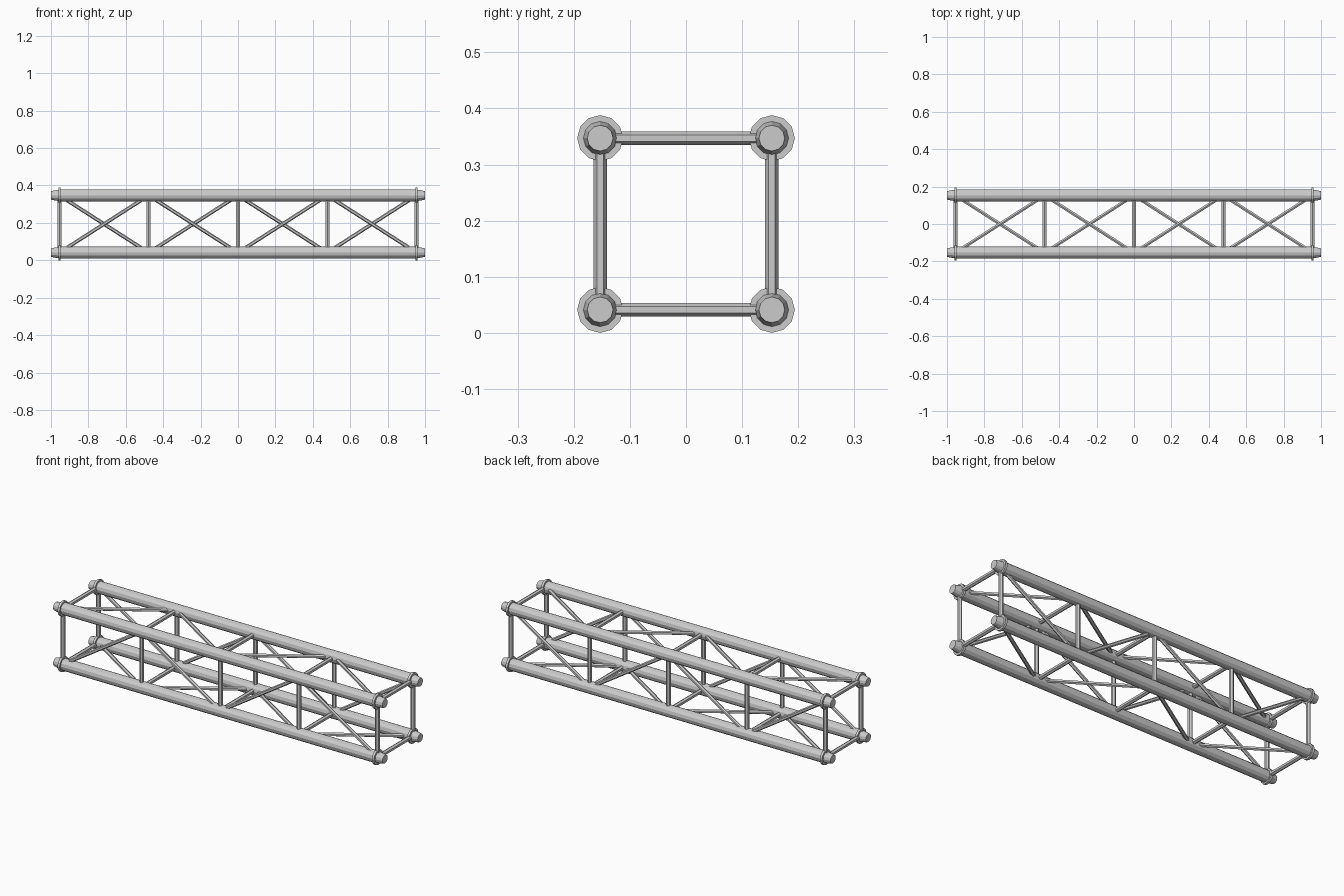
import bpy
from mathutils import Vector

if "Cube" in bpy.data.objects:
    bpy.data.objects.remove(bpy.data.objects["Cube"])

HALF = 0.153                 # half spacing of the chords
ZMID = 0.194
END = 0.955                  # x of the end frames
STATIONS = [-END, -END / 2, 0, END / 2, END]


def rod(name, a, b, r1, r2=None, sides=12):
    """Capped cylinder or cone from a to b."""
    a, b = Vector(a), Vector(b)
    bpy.ops.mesh.primitive_cone_add(
        vertices=sides, radius1=r1, radius2=r1 if r2 is None else r2,
        depth=(b - a).length, location=(a + b) / 2)
    ob = bpy.context.object
    ob.name = name
    ob.rotation_mode = 'QUATERNION'
    ob.rotation_quaternion = (b - a).to_track_quat('Z', 'Y')
    return ob


def node(x, sy, sz):
    return (x, sy * HALF, ZMID + sz * HALF)


# Main chords with end flanges and tapered couplers
for sy in (-1, 1):
    for sz in (-1, 1):
        rod("chord", node(-END, sy, sz), node(END, sy, sz), 0.032)
        for s in (-1, 1):
            rod("end_flange", node(s * 0.948, sy, sz), node(s * 0.961, sy, sz), 0.041)
            rod("end_coupler", node(s * END, sy, sz), node(s, sy, sz), 0.031, 0.023)

# Four faces, each given by its two chords; the first chord
# carries the zigzag's even nodes, the second its odd nodes
FACES = {
    "front": ((-1, -1), (-1, 1)),
    "back": ((1, 1), (1, -1)),
    "top": ((-1, 1), (1, 1)),
    "bottom": ((1, -1), (-1, -1)),
}
for face, chords in FACES.items():
    # Square struts at every station
    for x in STATIONS:
        rod(face + "_strut", node(x, *chords[0]), node(x, *chords[1]), 0.012, sides=6)
    # Alternating diagonals
    for i in range(4):
        rod(face + "_diagonal", node(STATIONS[i], *chords[i % 2]),
            node(STATIONS[i + 1], *chords[(i + 1) % 2]), 0.010, sides=6)
